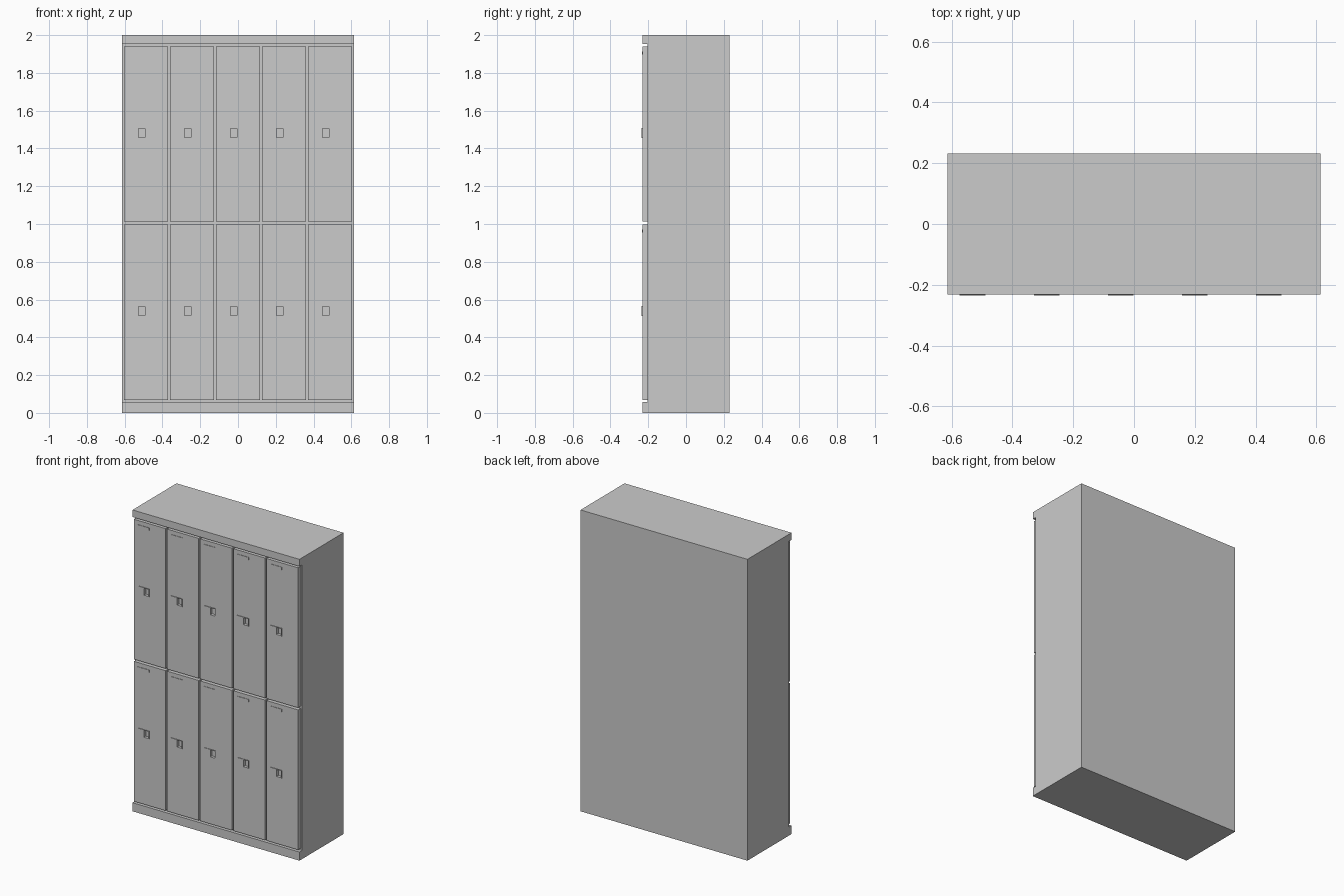
import bpy

if "Cube" in bpy.data.objects:
    bpy.data.objects.remove(bpy.data.objects["Cube"])

W, D, H = 1.226, 0.466, 2.0      # cabinet size
FRONT = -0.231                   # outer face of doors and trim
CARCASS = -0.203                 # front face of the carcass
PITCH, DOOR_W = 0.2435, 0.232


def box(name, x0, x1, y0, y1, z0, z1):
    bpy.ops.mesh.primitive_cube_add(
        size=1, location=((x0 + x1) / 2, (y0 + y1) / 2, (z0 + z1) / 2))
    ob = bpy.context.object
    ob.name = name
    ob.scale = (x1 - x0, y1 - y0, z1 - z0)
    bpy.ops.object.transform_apply(location=False, rotation=False, scale=True)
    return ob


def cut(ob, cutter):
    mod = ob.modifiers.new("recess", 'BOOLEAN')
    mod.operation = 'DIFFERENCE'
    mod.solver = 'EXACT'
    mod.object = cutter
    cutter.hide_render = True
    cutter.hide_set(True)


# Carcass with plinth and top trim
box("carcass", -W / 2, W / 2, CARCASS, D / 2 - 0.002, 0, H)
box("plinth", -W / 2, W / 2, FRONT, CARCASS, 0, 0.057)
box("top_trim", -W / 2, W / 2, FRONT, CARCASS, 1.953, H)

# Two rows of five doors
for row, (z0, z1) in enumerate(((0.069, 0.998), (1.012, 1.941))):
    for col in range(5):
        cx = (col - 2) * PITCH
        tag = f"{row + 1}_{col + 1}"
        door = box("door_" + tag, cx - DOOR_W / 2, cx + DOOR_W / 2,
                   FRONT, CARCASS, z0, z1)
        # Latch plate with a finger recess at its right end
        lz = z0 + 0.470
        plate = box("latch_plate_" + tag, cx - 0.086, cx - 0.002,
                    FRONT - 0.004, FRONT, lz - 0.026, lz + 0.026)
        cutter = box("recess_cutter_" + tag, cx - 0.039, cx - 0.006,
                     FRONT - 0.02, FRONT + 0.015, lz - 0.023, lz + 0.023)
        cut(door, cutter)
        cut(plate, cutter)
        # Label plate near the top of the door
        box("label_plate_" + tag, cx - 0.086, cx - 0.002,
            FRONT - 0.003, FRONT, z1 - 0.044, z1 - 0.027)
